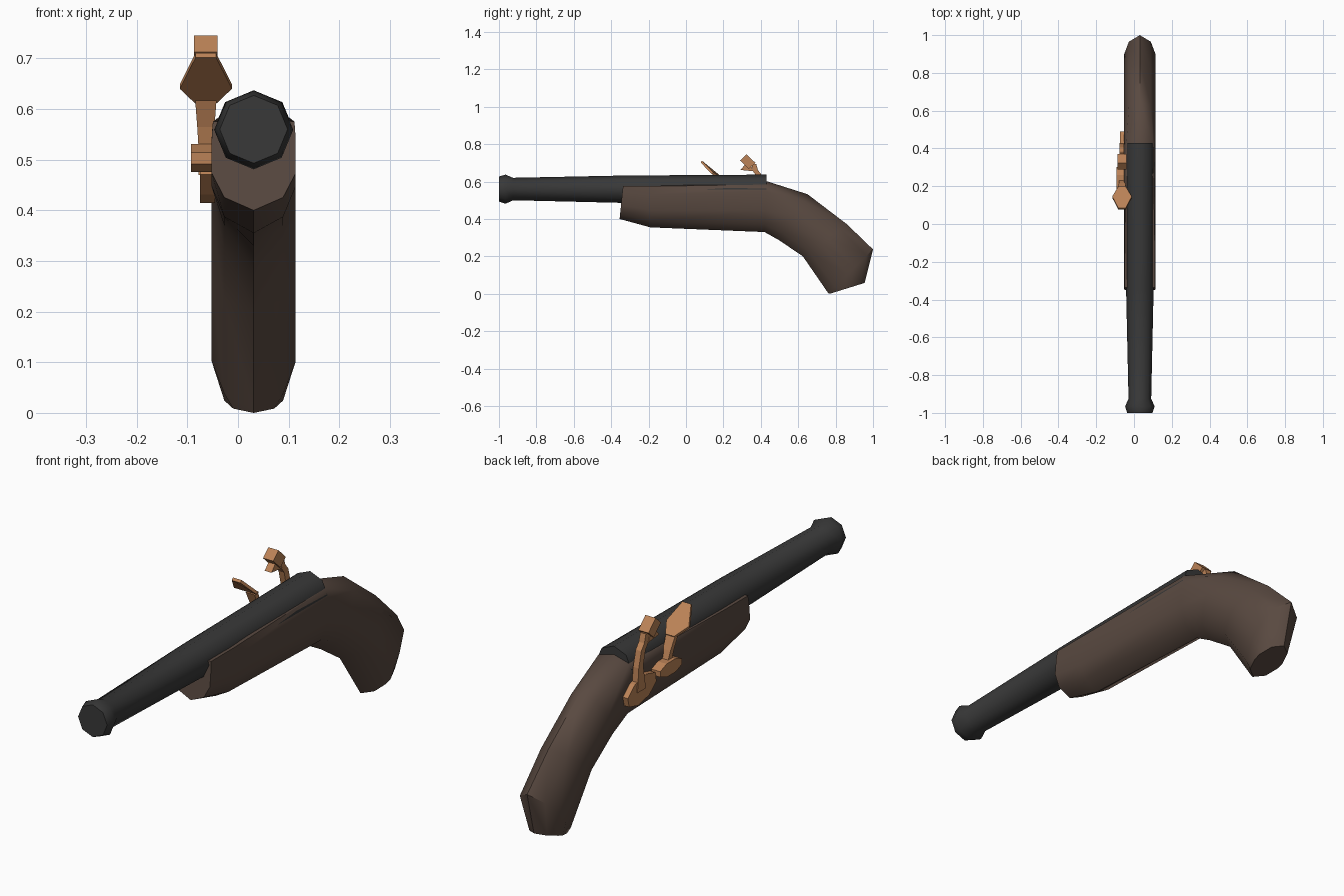
import bpy, bmesh, math

if "Cube" in bpy.data.objects:
    bpy.data.objects.remove(bpy.data.objects["Cube"])

def material(name, rgb):
    m = bpy.data.materials.new(name)
    m.diffuse_color = (*rgb, 1)
    m.use_nodes = True
    m.node_tree.nodes["Principled BSDF"].inputs["Base Color"].default_value = m.diffuse_color
    return m

WOOD = material("dark wood", (0.100, 0.067, 0.052))
IRON = material("dark iron", (0.040, 0.040, 0.040))
COPPER = material("copper", (0.50, 0.225, 0.095))

def loft(name, rings, mat, smooth=None):
    """Skin a list of equal-length closed rings and cap both ends."""
    bm = bmesh.new()
    vs = [[bm.verts.new(p) for p in r] for r in rings]
    n = len(vs[0])
    for a, b in zip(vs, vs[1:]):
        for i in range(n):
            j = (i + 1) % n
            bm.faces.new((a[i], a[j], b[j], b[i]))
    bm.faces.new(vs[0])
    bm.faces.new(vs[-1])
    bmesh.ops.recalc_face_normals(bm, faces=bm.faces)
    me = bpy.data.meshes.new(name)
    bm.to_mesh(me)
    bm.free()
    me.materials.append(mat)
    ob = bpy.data.objects.new(name, me)
    bpy.context.collection.objects.link(ob)
    if smooth:
        bpy.ops.object.select_all(action='DESELECT')
        ob.select_set(True)
        bpy.context.view_layer.objects.active = ob
        bpy.ops.object.shade_smooth_by_angle(angle=math.radians(smooth))
    return ob

def prism(name, profile, x0, x1):
    """Side profile (y, z) extruded across x."""
    return loft(name, [[(x, y, z) for y, z in profile] for x in (x0, x1)], COPPER)

def oval(y, z, ry, rz, tilt=0, n=8):
    out = []
    for i in range(n):
        a = math.tau * (i + 0.5) / n
        u, v = ry * math.cos(a), rz * math.sin(a)
        out.append((y + u * math.cos(tilt) - v * math.sin(tilt),
                    z + u * math.sin(tilt) + v * math.cos(tilt)))
    return out

CX = 0.031

# Barrel: eight sides with a flared muzzle
barrel = [(-1.0, 0.067, 0.560), (-0.965, 0.078, 0.559), (-0.925, 0.060, 0.560),
          (-0.34, 0.073, 0.559), (0.43, 0.080, 0.557)]
loft("barrel", [[(CX + r * math.sin(math.tau * i / 8), y, z + r * math.cos(math.tau * i / 8))
                 for i in range(8)] for y, r, z in barrel], IRON, 50)

# Stock: half sections (height fraction, width fraction) mirrored about the middle
FORE = [(0, 0), (.146, .7), (.42, 1), (.8, 1), (1, .97), (1, 0)]
NECK = [(0, 0), (.146, .7), (.42, 1), (.8, 1), (.93, .85), (1, 0)]
GRIP = [(0, 0), (.146, .7), (.42, 1), (.58, 1), (.854, .7), (1, 0)]
# (section, half width, bottom y, bottom z, top y, top z)
stock = [(FORE, .083, -.355, .400, -.337, .575), (FORE, .083, -.19, .355, -.19, .575),
         (NECK, .083, .42, .330, .43, .602), (GRIP, .083, .50, .285, .65, .532),
         (GRIP, .083, .625, .200, .86, .372), (GRIP, .083, .76, .004, 1.0, .237),
         (GRIP, .058, .768, .000, .955, .058)]
rings = []
for sec, w, by, bz, ty, tz in stock:
    half = [(w * k, by + (ty - by) * t, bz + (tz - bz) * t) for t, k in sec]
    rings.append([(CX + x, y, z) for x, y, z in half] +
                 [(CX - x, y, z) for x, y, z in half[-2:0:-1]])
loft("stock", rings, WOOD, 50)

# Lock discs on the left side
prism("hammer_disc", oval(.395, .470, .100, .052, -.22), -.075, -.045)
prism("striker_disc", oval(.230, .503, .078, .030), -.093, -.045)

# Hammer: arm, jaw and head
prism("hammer_arm", [(.350, .690), (.375, .695), (.385, .660), (.405, .635), (.422, .570),
                     (.430, .470), (.375, .470), (.392, .570), (.378, .628), (.358, .655)],
      -.078, -.052)
prism("hammer_jaw", [(.290, .662), (.318, .692), (.345, .690), (.362, .655)], -.080, -.049)
prism("hammer_head", [(.289, .713), (.324, .745), (.371, .700), (.336, .668)], -.087, -.040)

# Striker plate: tilted six-sided plate on a tapering stem
CP = -.0635
plate = [(.020, .078, .702), (.0515, .138, .640), (.020, .190, .610)]
outline = [(CP + x, y, z) for x, y, z in plate] + [(CP - x, y, z) for x, y, z in plate[::-1]]
loft("striker_plate", [outline, [(x, y + .008, z + .009) for x, y, z in outline]], COPPER)
loft("striker_stem", [[(CP - w, y - t, z), (CP + w, y - t, z), (CP + w, y + t, z), (CP - w, y + t, z)]
                      for w, y, z, t in ((.021, .182, .617, .011), (.017, .205, .565, .012),
                                         (.013, .225, .500, .015))], COPPER)
